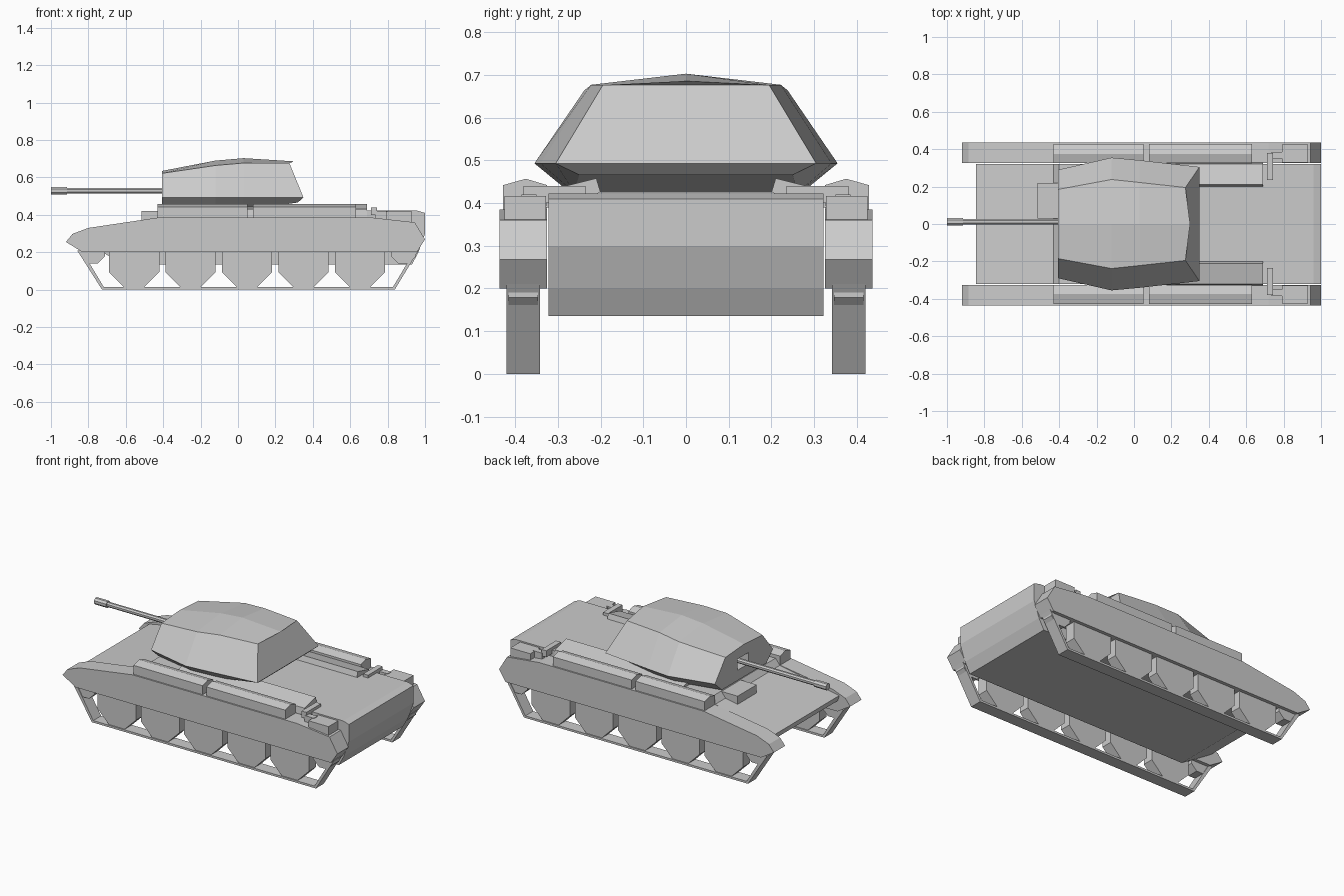
import bpy, bmesh, math

if "Cube" in bpy.data.objects:
    bpy.data.objects.remove(bpy.data.objects["Cube"])


def finish(name, bm):
    bmesh.ops.recalc_face_normals(bm, faces=bm.faces)
    me = bpy.data.meshes.new(name)
    bm.to_mesh(me)
    bm.free()
    ob = bpy.data.objects.new(name, me)
    bpy.context.collection.objects.link(ob)
    return ob


def prism(name, pts, a, b, axis='y'):
    """Extrude a 2D profile: (x, z) along y, or (y, z) along x."""
    bm = bmesh.new()
    place = (lambda p, t: (p[0], t, p[1])) if axis == 'y' else (lambda p, t: (t, p[0], p[1]))
    rings = [[bm.verts.new(place(p, t)) for p in pts] for t in (a, b)]
    n = len(pts)
    for ring in rings:
        bm.faces.new(ring)
    for i in range(n):
        j = (i + 1) % n
        bm.faces.new((rings[0][i], rings[0][j], rings[1][j], rings[1][i]))
    return finish(name, bm)


def box(name, x0, x1, y0, y1, z0, z1):
    return prism(name, [(x0, z0), (x1, z0), (x1, z1), (x0, z1)], y0, y1)


def ngon(cx, cz, apothem, n=8):
    r = apothem / math.cos(math.pi / n)
    return [(cx + r * math.cos((i + .5) * 2 * math.pi / n),
             cz + r * math.sin((i + .5) * 2 * math.pi / n)) for i in range(n)]


# Hull body
prism("hull", [(-.845, .305), (-.835, .27), (-.62, .135), (.93, .135), (.965, .2), (1, .30),
               (1, .41), (.96, .422), (-.40, .422), (-.43, .385)], -.322, .322)
box("driver_hood", -.515, -.40, .03, .22, .36, .42)

for s, side in ((1, "left"), (-1, "right")):
    def slab(name, pts, y0, y1):
        return prism(name + "_" + side, pts, s * y0, s * y1)

    def rod(name, pts, x0, x1):
        return prism(name + "_" + side, [(s * y, z) for y, z in pts], x0, x1, 'x')

    def block(name, x0, x1, y0, y1, z0, z1):
        return slab(name, [(x0, z0), (x1, z0), (x1, z1), (x0, z1)], y0, y1)

    # Side armour over the tracks
    slab("side_skirt", [(-.92, .255), (-.83, .2), (.955, .2), (1, .268), (.945, .36),
                        (.72, .385), (-.43, .385), (-.80, .33), (-.885, .298)], .325, .437)
    # Track band as an open-topped loop
    slab("track", [(-.86, .21), (-.727, 0), (.838, 0), (.965, .21), (.945, .21),
                   (.828, .013), (-.717, .013), (-.835, .21)], .342, .42)
    # Road wheels, idler and sprocket
    for i in range(5):
        slab("road_wheel_%d" % (i + 1), ngon(-.555 + .302 * i, .149, .134), .346, .416)
    slab("idler", ngon(-.775, .205, .064), .346, .416)
    slab("sprocket", ngon(.885, .207, .068), .346, .416)
    # Peaked stowage bins on the fenders
    for k, (x0, x1) in enumerate(((-.43, .052), (.08, .63))):
        rod("stowage_bin_%d" % (k + 1), [(.325, .37), (.428, .37), (.428, .442),
                                         (.375, .457), (.325, .442)], x0, x1)
    # Sloped engine deck panels
    rod("deck_panel", [(.20, .425), (.21, .458), (.322, .43), (.328, .39), (.31, .39)], -.2, .69)
    # Exhaust pipe and rear box
    block("exhaust_arm", .71, .744, .235, .38, .40, .44)
    block("exhaust_link", .735, .80, .35, .385, .375, .42)
    block("rear_box", .79, .93, .328, .425, .355, .417)

# Faceted turret lofted from stations: roof ridge, roof edge, waist, floor
stations = [
    ((-.405, .635), (-.405, .185, .622), (-.405, .29, .493), (-.405, .22, .43)),
    ((-.12, .69), (-.12, .238, .664), (-.12, .355, .493), (-.12, .272, .425)),
    ((.03, .703), (.03, .222, .677), (.03, .341, .493), (.03, .262, .425)),
    ((.30, .686), (.275, .195, .676), (.35, .305, .493), (.32, .25, .466)),
]
bm = bmesh.new()
loops = []
for ridge, edge, waist, floor in stations:
    half = [edge, waist, floor]
    co = [(ridge[0], 0, ridge[1])] + half + [(x, -y, z) for x, y, z in reversed(half)]
    loops.append([bm.verts.new(c) for c in co])
for a, b in zip(loops, loops[1:]):
    for i in range(7):
        j = (i + 1) % 7
        bm.faces.new((a[i], a[j], b[j], b[i]))
bm.faces.new(loops[0])
r = loops[-1]
bm.faces.new((r[0], r[1], r[2], r[5], r[6]))
bm.faces.new((r[2], r[3], r[4], r[5]))
turret = finish("turret", bm)

# Gun slot cut into the turret front
cutter = box("slot_cutter", -.5, -.34, -.045, .065, .495, .565)
cutter.hide_render = True
cutter.hide_viewport = True
mod = turret.modifiers.new("slot", 'BOOLEAN')
mod.operation = 'DIFFERENCE'
mod.solver = 'EXACT'
mod.object = cutter

# Gun
prism("gun_barrel", ngon(.012, .529, .0145, 8), -.92, -.30, 'x')
prism("gun_muzzle", ngon(.012, .529, .02, 8), -1, -.915, 'x')
